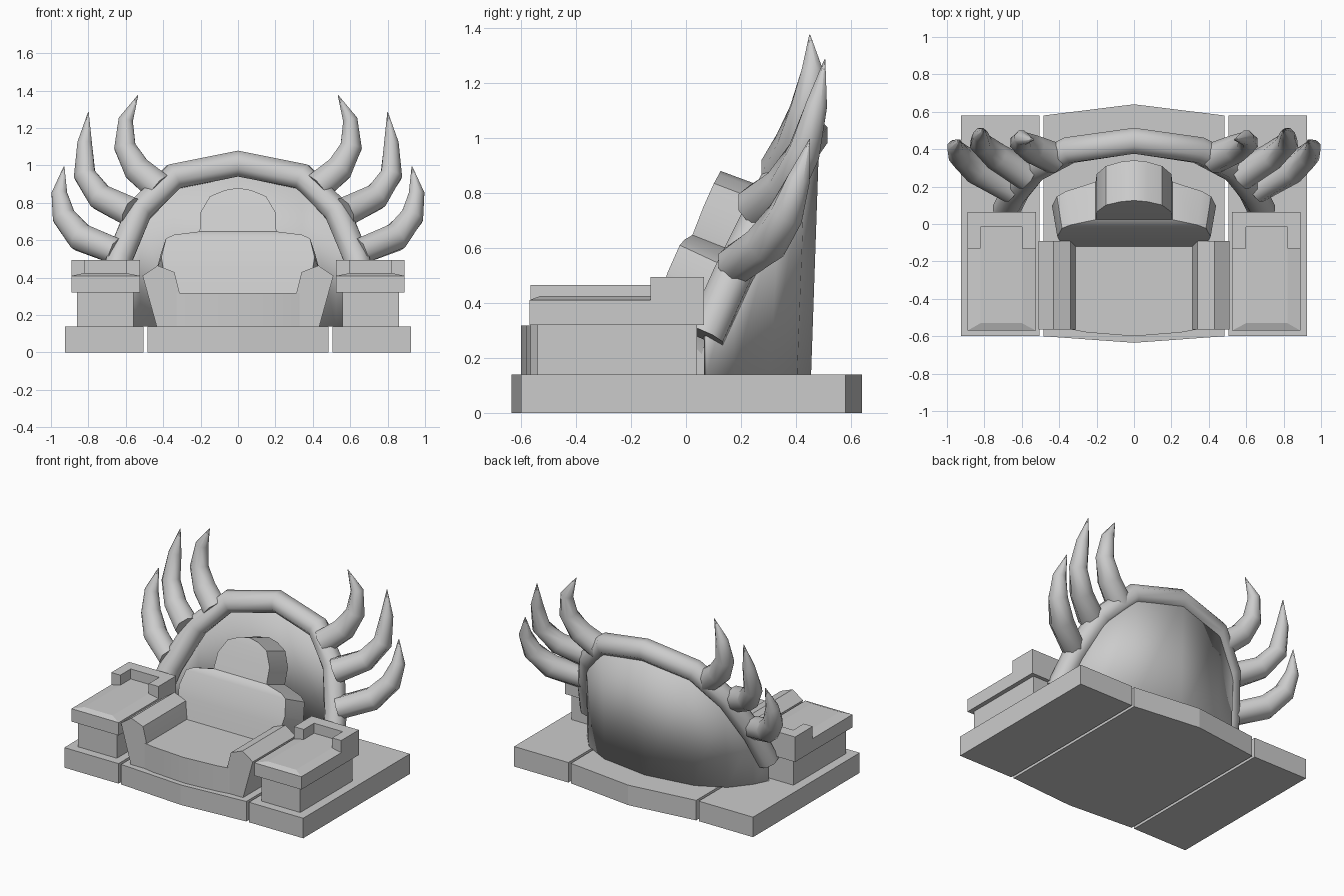
import bpy, bmesh, math
from mathutils import Vector

cube = bpy.data.objects.get("Cube")
if cube:
    bpy.data.objects.remove(cube)

stone = bpy.data.materials.new("grey_stone")
stone.use_nodes = True
GREY = (0.6, 0.6, 0.6, 1)
stone.diffuse_color = GREY
stone.node_tree.nodes["Principled BSDF"].inputs["Base Color"].default_value = GREY


def finish(name, bm, smooth=None):
    bmesh.ops.recalc_face_normals(bm, faces=bm.faces[:])
    mesh = bpy.data.meshes.new(name)
    bm.to_mesh(mesh)
    bm.free()
    mesh.materials.append(stone)
    ob = bpy.data.objects.new(name, mesh)
    bpy.context.collection.objects.link(ob)
    if smooth:
        bpy.ops.object.select_all(action='DESELECT')
        ob.select_set(True)
        bpy.context.view_layer.objects.active = ob
        bpy.ops.object.shade_smooth_by_angle(angle=math.radians(smooth))
    return ob


def loft(name, rings, smooth=None, caps=True):
    """Skin matching closed rings of points."""
    bm = bmesh.new()
    rows = [[bm.verts.new(p) for p in ring] for ring in rings]
    n = len(rows[0])
    for a, b in zip(rows, rows[1:]):
        for i in range(n):
            j = (i + 1) % n
            bm.faces.new((a[i], a[j], b[j], b[i]))
    if caps:
        bm.faces.new(rows[0])
        bm.faces.new(rows[-1])
    return finish(name, bm, smooth)


def prism(name, plan, z0, z1, smooth=None):
    return loft(name, [[(x, y, z) for x, y in plan] for z in (z0, z1)], smooth)


def rect(x0, x1, y0, y1):
    return [(x0, y0), (x1, y0), (x1, y1), (x0, y1)]


def tube(name, path, radii, sides=8, smooth=50):
    pts = [Vector(p) for p in path]
    rings = []
    for i, p in enumerate(pts):
        t = (pts[min(i + 1, len(pts) - 1)] - pts[max(i - 1, 0)]).normalized()
        u = t.cross(Vector((0, 1, 0))).normalized()
        v = u.cross(t)
        angles = [math.tau * (k + 0.5) / sides for k in range(sides)]
        rings.append([p + radii[i] * (u * math.cos(a) + v * math.sin(a)) for a in angles])
    return loft(name, rings, smooth)


def mirrored(half):
    """Complete a half path that ends on the centre line."""
    return half + [(-p[0], *p[1:]) for p in reversed(half[:-1])]


# Base slabs
prism("centre_base", [(-.485, -.60), (0, -.635), (.485, -.60),
                      (.485, .58), (0, .64), (-.485, .58)], 0, .14)

# Three curved horns per side: path point and radius
HORNS = {
    "upper": [(.42, .35, .88, .085), (.54, .40, .98, .078), (.605, .435, 1.1, .062),
              (.60, .46, 1.245, .042), (.535, .45, 1.375, .002)],
    "middle": [(.57, .26, .75, .085), (.735, .36, .83, .075), (.82, .43, .95, .062),
               (.82, .475, 1.12, .042), (.80, .505, 1.285, .002)],
    "lower": [(.65, .18, .54, .075), (.84, .29, .615, .08), (.93, .365, .725, .066),
              (.955, .41, .85, .045), (.93, .45, .995, .002)],
}

for s, side in ((1, "left"), (-1, "right")):
    def box(x0, x1, y0, y1):
        return rect(s * x0, s * x1, y0, y1)

    prism(side + "_base", box(.505, .925, -.60, .58), 0, .14)

    # Pedestal with a slab, a low raised panel and a notched block
    prism(side + "_pedestal", box(.56, .86, -.54, .04), .14, .32)
    prism(side + "_pedestal_slab", box(.525, .89, -.57, .065), .32, .41)
    loft(side + "_pedestal_panel", [
        [(x, y, .41) for x, y in box(.525, .89, -.57, .06)],
        [(x, y, .425) for x, y in box(.60, .82, -.53, .06)]])
    notch = [(.525, .065), (.525, -.13), (.60, -.13), (.60, -.015),
             (.82, -.015), (.82, -.13), (.89, -.13), (.89, .065)]
    prism(side + "_notched_block", [(s * x, y) for x, y in notch], .41, .495)

    # Seat arm, a slanted profile run front to back
    arm = [(.28, .14), (.435, .14), (.51, .41), (.43, .465), (.34, .43), (.31, .31)]
    loft(side + "_arm", [[(s * x, y, z) for x, z in arm] for y in (-.565, -.09)], 35)

    for name, data in HORNS.items():
        tube(f"{side}_{name}_horn", [(s * x, y, z) for x, y, z, r in data],
             [r for *_, r in data])

# Seat with a gently bowed front
prism("seat", mirrored([(.33, .1), (.33, -.565), (.25, -.58), (0, -.6)]), .14, .318, 20)

# Lobed back cushion, leaning back and wider behind
lobes = [(.30, .26), (.32, .34), (.40, .45), (.41, .51), (.385, .61), (.34, .63),
         (.205, .647), (.2, .75), (.15, .835), (.07, .868), (0, .88)]
bm = bmesh.new()
layers = []
for depth, widen, bow in ((0, 1, .3), (.215, 1.07, .6)):
    rows = []
    for x, z in lobes:
        y = -.09 + .385 * (z - .32) + depth - bow * x * x
        wide = widen if x > .21 else 1
        pair = [bm.verts.new((k * x * wide, y, z - .37 * depth)) for k in (1, -1)]
        rows.append(pair if x else [pair[0], pair[0]])
        if not x:
            bm.verts.remove(pair[1])
    for a, b in zip(rows, rows[1:]):
        bm.faces.new(dict.fromkeys((a[0], b[0], b[1], a[1])))
    layers.append(rows)
front, back = layers
for i in range(len(lobes) - 1):
    for k in (0, 1):
        bm.faces.new((front[i][k], front[i + 1][k], back[i + 1][k], back[i][k]))
bm.faces.new((front[0][0], front[0][1], back[0][1], back[0][0]))
finish("back_cushion", bm, 35)

# Arched rim tube
arch = mirrored([(.685, .07, .28), (.635, .17, .5), (.53, .30, .755),
                 (.345, .395, .94), (0, .445, 1.01)])
tube("arched_rim", arch, [.075] * len(arch))

# Curved shell wall from the base up to the rim
bm = bmesh.new()
low = [bm.verts.new((x, y, .14)) for x, y, z in arch]
high = [bm.verts.new((x, y + .03 * (z > .6), z)) for x, y, z in arch]
for i in range(len(arch) - 1):
    bm.faces.new((low[i], low[i + 1], high[i + 1], high[i]))
shell = finish("back_shell", bm, 50)
thick = shell.modifiers.new("thickness", 'SOLIDIFY')
thick.thickness = .02
thick.offset = 0
